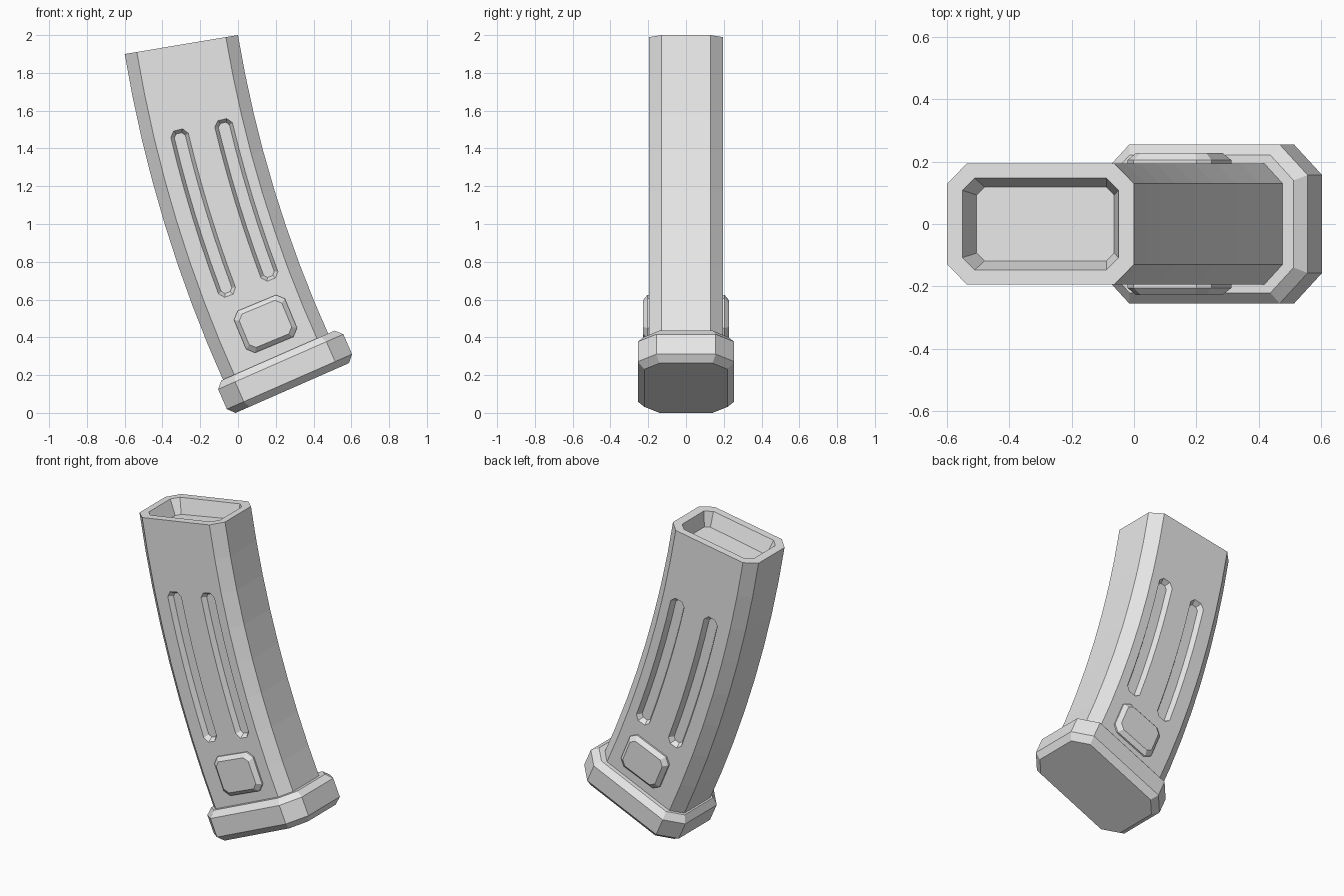
import bpy
import bmesh
from math import radians, sin, cos
from mathutils import Vector

cube = bpy.data.objects.get("Cube")
if cube:
    bpy.data.objects.remove(cube, do_unlink=True)

grey = bpy.data.materials.new("light_grey")
grey.use_nodes = True
colour = (0.8, 0.8, 0.8, 1)
grey.diffuse_color = colour
grey.node_tree.nodes["Principled BSDF"].inputs["Base Color"].default_value = colour

# The body follows an arc; angles are measured from the arc centre
RADIUS = 6.8
TOP, BOTTOM = radians(9.5), radians(24.3)
CENTRE = Vector((-0.3, 0, 1.95)) + RADIUS * Vector((cos(TOP), 0, sin(TOP)))
FACE = 0.195


def on_arc(u, y, angle):
    r = RADIUS - u
    return CENTRE + Vector((-r * cos(angle), y, -r * sin(angle)))


def octagon(hx, hy, c):
    """Rectangle with cut corners, as 2D points in order."""
    return [(hx, hy - c), (hx - c, hy), (c - hx, hy), (-hx, hy - c),
            (-hx, c - hy), (c - hx, -hy), (hx - c, -hy), (hx, c - hy)]


def loft(name, rings):
    """Join equal rings into a closed solid, capped at both ends."""
    bm = bmesh.new()
    rows = [[bm.verts.new(p) for p in ring] for ring in rings]
    for low, high in zip(rows, rows[1:]):
        for i in range(len(low)):
            j = (i + 1) % len(low)
            bm.faces.new((low[i], low[j], high[j], high[i]))
    bm.faces.new(rows[0])
    bm.faces.new(rows[-1])
    bmesh.ops.recalc_face_normals(bm, faces=bm.faces)
    mesh = bpy.data.meshes.new(name)
    bm.to_mesh(mesh)
    bm.free()
    mesh.materials.append(grey)
    obj = bpy.data.objects.new(name, mesh)
    bpy.context.collection.objects.link(obj)
    return obj


# Curved body with a shallow tapered opening in its top
STEPS = 8
outer = octagon(0.304, FACE, 0.065)
rings = []
for i in range(STEPS + 1):
    angle = BOTTOM + (TOP - BOTTOM) * i / STEPS
    rings.append([on_arc(u, y, angle) for u, y in outer])
rings.append([on_arc(u, y, TOP) for u, y in octagon(0.254, 0.148, 0.04)])
floor = TOP + 0.09 / RADIUS
rings.append([on_arc(u, y, floor) for u, y in octagon(0.224, 0.118, 0.025)])
body = loft("magazine_body", rings)


# Long grooves on both sides
def groove_ring(u, w, y):
    start, end = radians(13.18), radians(20.8)
    start, end = start + (0.048 - w) / RADIUS, end - (0.048 - w) / RADIUS
    cut = 0.6 * w / RADIUS
    spine = [start + cut + (end - start - 2 * cut) * i / 6 for i in range(7)]
    path = [(w / 2, start)] + [(w, a) for a in spine] + [(w / 2, end)]
    path += [(-d, a) for d, a in reversed(path)]
    return [on_arc(u + d, y, a) for d, a in path]


for side in (-1, 1):
    for u in (-0.105, 0.135):
        cutter = loft("groove_cutter", [
            groove_ring(u, 0.051, side * (FACE + 0.005)),
            groove_ring(u, 0.03, side * (FACE - 0.03))])
        cutter.hide_render = True
        mod = body.modifiers.new("groove", 'BOOLEAN')
        mod.operation = 'DIFFERENCE'
        mod.solver = 'EXACT'
        mod.object = cutter
        bpy.context.view_layer.objects.active = body
        bpy.ops.object.modifier_apply(modifier=mod.name)
        bpy.data.objects.remove(cutter, do_unlink=True)


# Raised bevelled pad low on each side
pad_angle = radians(22.56)
pad_centre = on_arc(0.02, 0, pad_angle)
across = Vector((cos(pad_angle), 0, sin(pad_angle)))
along = Vector((-sin(pad_angle), 0, cos(pad_angle)))
for side, label in ((-1, "front"), (1, "back")):
    pad = []
    for y, inset in ((0.18, 0), (0.205, 0), (0.228, 0.024)):
        outline = octagon(0.146 - inset, 0.12 - inset, 0.036 - inset / 3)
        pad.append([pad_centre + across * p + along * q + Vector((0, side * y, 0))
                    for p, q in outline])
    loft(label + "_pad", pad)

# Base plate, tilted, with bevelled upper and lower rims
tilt = radians(23.7)
across = Vector((cos(tilt), 0, sin(tilt)))
along = Vector((-sin(tilt), 0, cos(tilt)))
plate = []
for height, inset in ((0.005, 0.034), (0.042, 0), (0.157, 0), (0.193, 0.034)):
    outline = octagon(0.362 - inset, 0.255 - inset, 0.098 - inset / 2)
    plate.append([across * (0.316 + p) + along * height + Vector((0, q, 0))
                  for p, q in outline])
loft("base_plate", plate)
